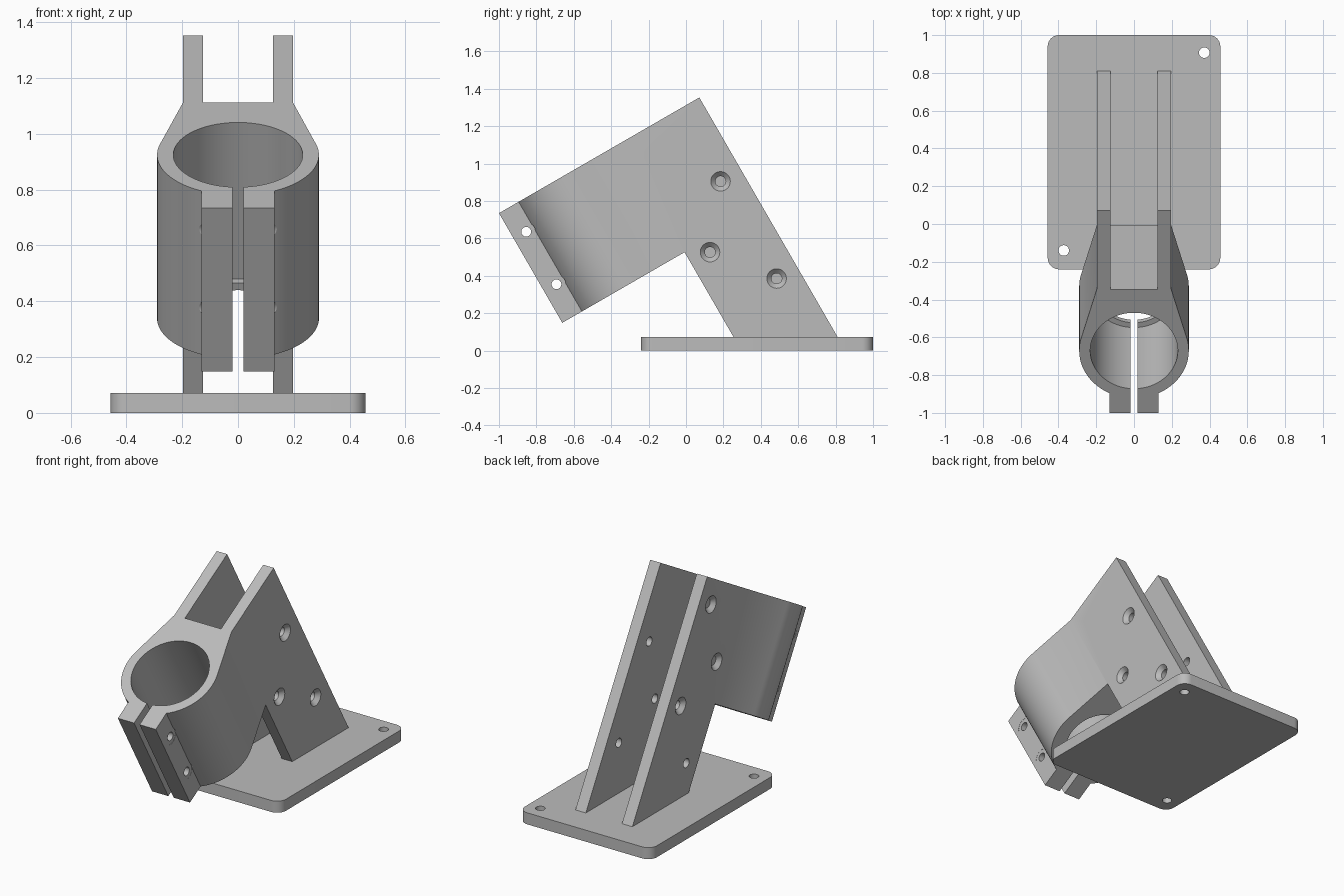
import bpy, bmesh
from math import radians, sin, cos, asin, acos, atan2, hypot, pi
from mathutils import Matrix, Vector

if "Cube" in bpy.data.objects:
    bpy.data.objects.remove(bpy.data.objects["Cube"], do_unlink=True)

# Tilted frame of the clamp: x across, y back along the arm, z up the bore
TILT = Matrix.Translation((0, -1, 0.735)) @ Matrix.Rotation(radians(30), 4, 'X')
FLAT = Matrix.Identity(4)

# Main sizes
RING_R, BORE_R, LIP_R, RING_Y = 0.29, 0.232, 0.202, 0.38
FLANGE_X, FORK_OUT, FORK_IN = 0.131, 0.197, 0.125
WEB_Y, BACK_Y, HEIGHT = 0.755, 1.237, 0.677
BASE_TOP = 0.072

grey = bpy.data.materials.new("bracket_grey")
grey.use_nodes = True
COLOUR = (0.5, 0.5, 0.5, 1)
grey.diffuse_color = COLOUR
grey.node_tree.nodes["Principled BSDF"].inputs["Base Color"].default_value = COLOUR


def finish(name, bm):
    bmesh.ops.recalc_face_normals(bm, faces=bm.faces)
    mesh = bpy.data.meshes.new(name)
    bm.to_mesh(mesh)
    bm.free()
    mesh.materials.append(grey)
    ob = bpy.data.objects.new(name, mesh)
    bpy.context.collection.objects.link(ob)
    return ob


def prism(name, outline, z0, z1, frame):
    bm = bmesh.new()
    face = bm.faces.new([bm.verts.new((x, y, z0)) for x, y in outline])
    top = bmesh.ops.extrude_face_region(bm, geom=[face])["geom"]
    verts = [v for v in top if isinstance(v, bmesh.types.BMVert)]
    bmesh.ops.translate(bm, verts=verts, vec=(0, 0, z1 - z0))
    bm.transform(frame)
    return finish(name, bm)


def box(name, x, y, z, frame):
    outline = [(x[0], y[0]), (x[1], y[0]), (x[1], y[1]), (x[0], y[1])]
    return prism(name, outline, z[0], z[1], frame)


def cone(name, start, end, r1, r2, frame, sides=32):
    start, end = Vector(start), Vector(end)
    axis = end - start
    bm = bmesh.new()
    bmesh.ops.create_cone(bm, cap_ends=True, segments=sides, radius1=r1, radius2=r2,
                          depth=axis.length)
    turn = Vector((0, 0, 1)).rotation_difference(axis).to_matrix().to_4x4()
    bm.transform(frame @ Matrix.Translation((start + end) / 2) @ turn)
    return finish(name, bm)


def combine(target, tool, operation='DIFFERENCE'):
    mod = target.modifiers.new("combine", 'BOOLEAN')
    mod.operation, mod.solver, mod.object = operation, 'EXACT', tool
    bpy.context.view_layer.update()
    graph = bpy.context.evaluated_depsgraph_get()
    mesh = bpy.data.meshes.new_from_object(target.evaluated_get(graph))
    target.modifiers.clear()
    target.data = mesh
    bpy.data.objects.remove(tool, do_unlink=True)


def countersunk(target, face_point, inward, length, frame):
    """Through hole with a conical seat at the face point."""
    p, d = Vector(face_point), Vector(inward)
    combine(target, cone("hole_cutter", p - d * 0.02, p + d * length, 0.028, 0.028, frame))
    combine(target, cone("seat_cutter", p - d * 0.01, p + d * 0.025, 0.062, 0.028, frame))


# Clamp and fork outline: flange, ring arc, tangent taper, fork arm
reach = hypot(FORK_OUT, WEB_Y - RING_Y)
a_end = atan2(FORK_OUT, WEB_Y - RING_Y) + acos(RING_R / reach)
a_start = pi - asin(FLANGE_X / RING_R)
half = [(FLANGE_X, 0)]
STEPS = 32
for i in range(STEPS + 1):
    a = a_start + (a_end - a_start) * i / STEPS
    half.append((RING_R * sin(a), RING_Y + RING_R * cos(a)))
half += [(FORK_OUT, WEB_Y), (FORK_OUT, BACK_Y), (FORK_IN, BACK_Y), (FORK_IN, WEB_Y)]
outline = half + [(-x, y) for x, y in reversed(half)]
bracket = prism("clamp_bracket", outline, -1.8, 0, TILT)

# Trim below the clamp and below the base top
combine(bracket, box("clamp_trim", (-1, 1), (-1, WEB_Y), (-3, -HEIGHT), TILT))
combine(bracket, box("leg_trim", (-1, 1), (-2, 3), (-3, BASE_TOP / 2), FLAT))

# Bore with a narrow lip at the bottom, and the front slit
combine(bracket, cone("bore_cutter", (0, RING_Y, -HEIGHT + 0.03), (0, RING_Y, 0.1),
                      BORE_R, BORE_R, TILT, 96))
combine(bracket, cone("lip_cutter", (0, RING_Y, -HEIGHT - 0.1), (0, RING_Y, -0.3),
                      LIP_R, LIP_R, TILT, 96))
combine(bracket, box("slit_cutter", (-0.019, 0.019), (-0.1, RING_Y), (-1, 0.1), TILT))

# Clamp bolt holes with head clearance beside the ring
for z in (-0.159, -0.483):
    combine(bracket, cone("bolt_cutter", (-0.25, 0.076, z), (0.25, 0.076, z),
                          0.026, 0.026, TILT))
    for s in (-1, 1):
        combine(bracket, cone("head_cutter", (s * 0.13, 0.076, z), (s * 0.4, 0.076, z),
                              0.05, 0.05, TILT))

# Zigzag screw holes in the fork arms, staggered between the sides
for i in range(4):
    for s in (-1, 1):
        y = 1.111 if (i % 2 == 0) == (s < 0) else 0.873
        countersunk(bracket, (s * FORK_OUT, y, -0.145 - 0.3 * i), (-s, 0, 0), 0.12, TILT)

# Base plate with rounded corners
HX, HY, CY, R = 0.457, 0.62, 0.38, 0.06
corners = []
for k, (sx, sy) in enumerate([(1, 1), (-1, 1), (-1, -1), (1, -1)]):
    for i in range(9):
        a = (k + i / 8) * pi / 2
        corners.append((sx * (HX - R) + R * cos(a), CY + sy * (HY - R) + R * sin(a)))
base = prism("base_plate", corners, 0, BASE_TOP, FLAT)
for x in (-0.372, 0.372):
    for y in (-0.14, 0.907):
        countersunk(base, (x, y, BASE_TOP), (0, 0, -1), 0.12, FLAT)

# Join the bracket to its base and shade
combine(bracket, base, 'UNION')
bpy.ops.object.select_all(action='DESELECT')
bracket.select_set(True)
bpy.context.view_layer.objects.active = bracket
bpy.ops.object.shade_smooth_by_angle(angle=radians(25))
